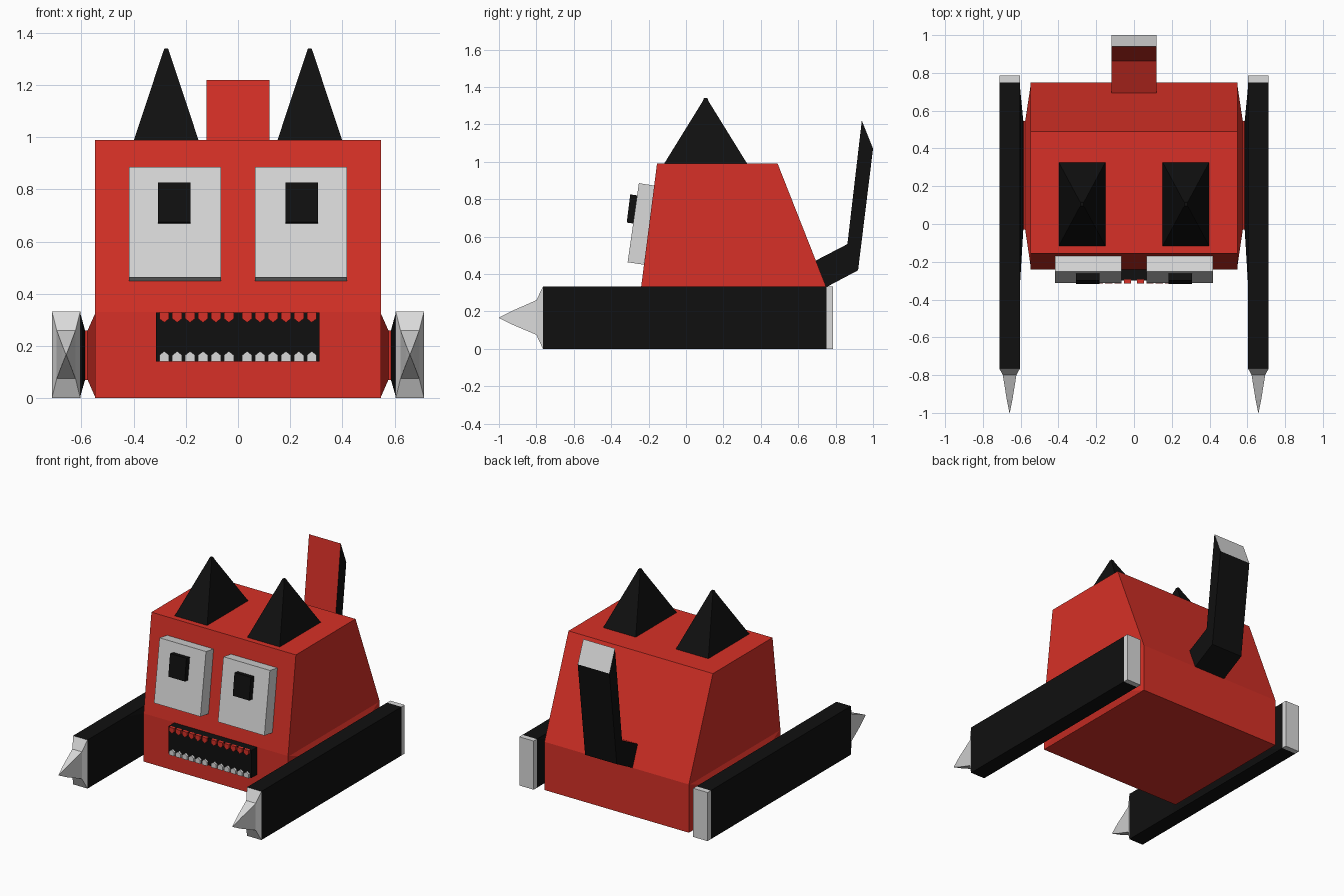
import bpy, bmesh
from mathutils import Vector

if "Cube" in bpy.data.objects:
    bpy.data.objects.remove(bpy.data.objects["Cube"])


def material(name, rgb):
    m = bpy.data.materials.new(name)
    m.diffuse_color = (*rgb, 1)
    m.use_nodes = True
    m.node_tree.nodes["Principled BSDF"].inputs["Base Color"].default_value = m.diffuse_color
    return m


RED = material("red", (0.68, 0.03, 0.02))
BLACK = material("black", (0.005, 0.005, 0.005))
GREY = material("light grey", (0.70, 0.70, 0.70))


def loft(name, rings, mats, rule=None):
    """Skin equal-length rings of points, cap both ends, colour faces by rule(normal, centre)."""
    bm = bmesh.new()
    loops = [[bm.verts.new(p) for p in ring] for ring in rings]
    n = len(loops[0])
    for a, b in zip(loops, loops[1:]):
        for i in range(n):
            j = (i + 1) % n
            bm.faces.new((a[i], a[j], b[j], b[i]))
    bm.faces.new(loops[0][::-1])
    bm.faces.new(loops[-1])
    bmesh.ops.recalc_face_normals(bm, faces=bm.faces)
    bm.normal_update()
    if rule:
        for f in bm.faces:
            f.material_index = rule(f.normal, f.calc_center_median())
    mesh = bpy.data.meshes.new(name)
    bm.to_mesh(mesh)
    bm.free()
    for m in mats:
        mesh.materials.append(m)
    ob = bpy.data.objects.new(name, mesh)
    bpy.context.collection.objects.link(ob)
    return ob


def prism_x(name, profile, x0, x1, mats, rule=None):
    """Extrude a (y, z) profile along x."""
    return loft(name, [[(x, y, z) for y, z in profile] for x in (x0, x1)], mats, rule)


def ring_x(x, y0, y1, z0, z1):
    return [(x, y0, z0), (x, y1, z0), (x, y1, z1), (x, y0, z1)]


def ring_y(y, cx, hw, z0, z1):
    return [(cx - hw, y, z0), (cx + hw, y, z0), (cx + hw, y, z1), (cx - hw, y, z1)]


def ring_z(z, cx, cy, hx, hy):
    return [(cx - hx, cy - hy, z), (cx + hx, cy - hy, z), (cx + hx, cy + hy, z), (cx - hx, cy + hy, z)]


# Body: slab base with a sloping upper block
prism_x("body", [(-0.24, 0), (0.75, 0), (0.75, 0.33), (0.49, 0.99), (-0.155, 0.99), (-0.24, 0.33)],
        -0.547, 0.547, [RED])

# Tail: red upper/front side, grey tip, black elsewhere
def tail_rule(n, c):
    if c.z > 1.1:
        return 2
    return 0 if abs(n.x) < 0.5 and (n.y < -0.5 or n.z > 0.5) else 1


prism_x("tail", [(0.69, 0.47), (0.75, 0.33), (0.92, 0.42), (1.0, 1.07), (0.94, 1.22), (0.863, 0.56)],
        -0.12, 0.12, [RED, BLACK, GREY], tail_rule)

# Mouth box
prism_x("mouth", [(-0.30, 0.14), (-0.23, 0.14), (-0.23, 0.328), (-0.30, 0.328)], -0.315, 0.312, [BLACK])

for side, s in (("left", -1), ("right", 1)):
    # Pointed ears
    loft(f"{side}_ear", [ring_z(0.985, s * 0.275, 0.105, 0.125, 0.225),
                         ring_z(1.32, s * 0.275, 0.105, 0.014, 0.018),
                         ring_z(1.34, s * 0.275, 0.105, 0.007, 0.009)], [BLACK])

    # Tilted eye block and pupil
    prism_x(f"{side}_eye", [(-0.312, 0.463), (-0.225, 0.45), (-0.166, 0.872), (-0.252, 0.886)],
            s * 0.066, s * 0.418, [GREY])
    prism_x(f"{side}_pupil", [(-0.317, 0.675), (-0.282, 0.67), (-0.261, 0.82), (-0.298, 0.826)],
            s * 0.182, s * 0.306, [BLACK])

    # Axle flaring out of the body
    loft(f"{side}_axle", [ring_x(s * 0.545, -0.24, 0.75, 0, 0.33),
                          ring_x(s * 0.576, -0.03, 0.545, 0.07, 0.26),
                          ring_x(s * 0.590, -0.03, 0.545, 0.07, 0.26)], [RED])

    # Long arm with a tapered inner hub
    loft(f"{side}_arm", [ring_x(s * 0.713, -0.765, 0.75, 0, 0.333),
                         ring_x(s * 0.604, -0.765, 0.75, 0, 0.333)], [BLACK])
    loft(f"{side}_arm_hub", [ring_x(s * 0.606, -0.36, 0.75, 0, 0.333),
                             ring_x(s * 0.586, -0.03, 0.545, 0.07, 0.26)], [BLACK])

    # Grey cap at the back and claw at the front
    cx = s * 0.6585
    loft(f"{side}_arm_cap", [ring_y(0.75, cx, 0.0545, 0, 0.333),
                             ring_y(0.785, cx, 0.0545, 0, 0.333)], [GREY])
    loft(f"{side}_claw", [ring_y(-0.765, cx, 0.0545, 0, 0.333),
                          ring_y(-0.80, cx, 0.036, 0.075, 0.26),
                          ring_y(-0.93, cx, 0.015, 0.13, 0.203),
                          ring_y(-1.0, cx, 0.001, 0.165, 0.168)], [GREY])

    # Rows of pointed teeth: red above, grey below
    for i in range(6):
        x = s * (0.035 + i * 0.0495)
        for row, mat, z, d in (("upper", RED, 0.33, -1), ("lower", GREY, 0.14, 1)):
            shape = [(-0.019, 0), (0.019, 0), (0.019, 0.025), (0, 0.040), (-0.019, 0.025)]
            loft(f"{side}_{row}_tooth_{i + 1}",
                 [[(x + u, y, z + d * v) for u, v in shape] for y in (-0.315, -0.295)], [mat])
